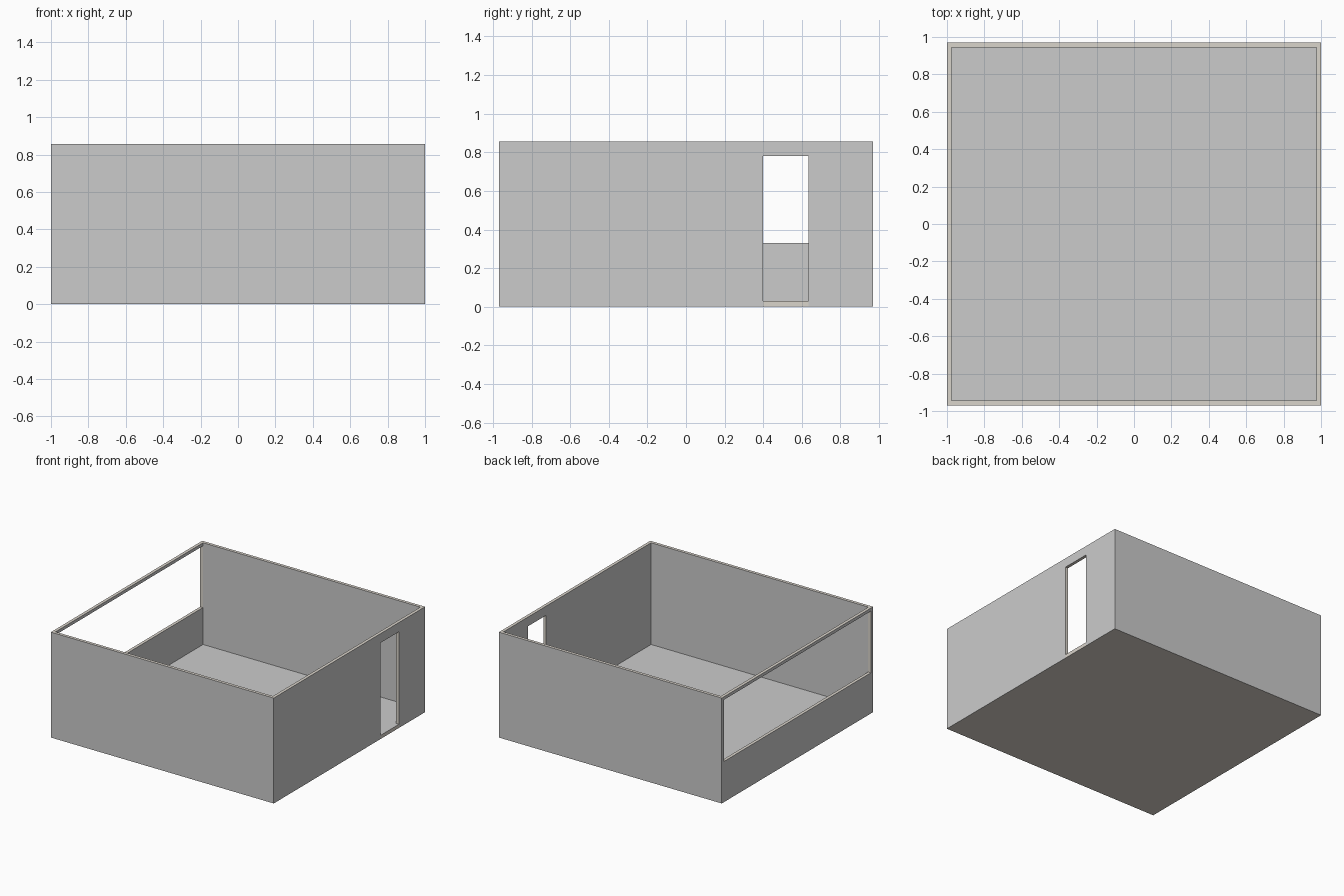
import bpy

if "Cube" in bpy.data.objects:
    bpy.data.objects.remove(bpy.data.objects["Cube"])

HX, HY, H, T, FLOOR = 1.0, 0.97, 0.855, 0.025, 0.03
IX, IY = HX - T, HY - T

beige = bpy.data.materials.new("beige_edge")
beige.diffuse_color = (0.70, 0.66, 0.60, 1)
beige.use_nodes = True
beige.node_tree.nodes["Principled BSDF"].inputs["Base Color"].default_value = beige.diffuse_color
grey = bpy.data.materials.new("grey_surface")
grey.diffuse_color = (0.8, 0.8, 0.8, 1)
grey.use_nodes = True
grey.node_tree.nodes["Principled BSDF"].inputs["Base Color"].default_value = grey.diffuse_color


def box(name, x, y, z):
    bpy.ops.mesh.primitive_cube_add(size=1, location=[sum(r) / 2 for r in (x, y, z)])
    ob = bpy.context.object
    ob.name = name
    ob.scale = [r[1] - r[0] for r in (x, y, z)]
    bpy.ops.object.transform_apply(location=True, rotation=False, scale=True)
    return ob


def cut(ob, cutter):
    m = ob.modifiers.new("cut", 'BOOLEAN')
    m.operation, m.object, m.solver = 'DIFFERENCE', cutter, 'EXACT'
    bpy.context.view_layer.objects.active = ob
    bpy.ops.object.modifier_apply(modifier=m.name)
    bpy.data.objects.remove(cutter)


def paint(ob, is_edge):
    ob.data.materials.append(grey)
    ob.data.materials.append(beige)
    for p in ob.data.polygons:
        p.material_index = int(is_edge(p))


# Four walls with a doorway on the right and a wide window on the left
walls = box("walls", (-HX, HX), (-HY, HY), (0, H))
cut(walls, box("room_cutter", (-IX, IX), (-IY, IY), (-0.2, 1.2)))
cut(walls, box("door_cutter", (0.9, 1.1), (0.40, 0.635), (-0.2, 0.78)))
cut(walls, box("window_cutter", (-1.1, -0.9), (-0.942, 0.942), (0.33, 0.83)))


# Cut edges show beige: rim, underside and the reveals of the openings
def wall_edge(p):
    if abs(p.normal.z) > 0.5:
        return True
    return abs(p.normal.y) > 0.5 and abs(p.center.x) > IX


paint(walls, wall_edge)

# Floor slab and the sill under the door
slab = box("floor_slab", (-IX, IX), (-IY, IY), (0, FLOOR))
sill = box("door_sill", (IX, HX), (0.40, 0.635), (0, FLOOR))
for ob in (slab, sill):
    paint(ob, lambda p: p.normal.z < 0.5)
